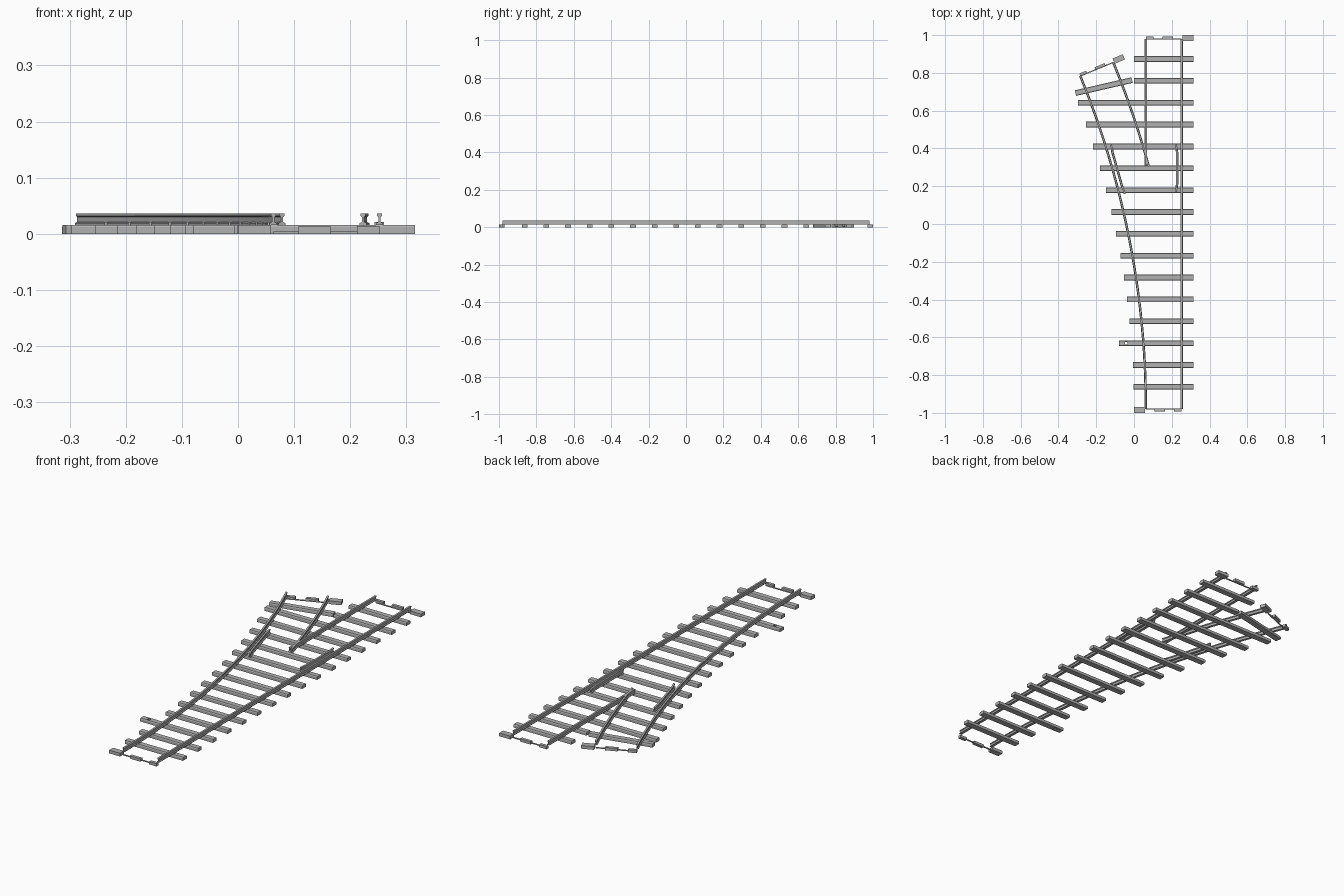
import bpy, bmesh, math
from mathutils import Vector, Matrix

if "Cube" in bpy.data.objects:
    bpy.data.objects.remove(bpy.data.objects["Cube"], do_unlink=True)

mat = bpy.data.materials.new("track grey")
mat.use_nodes = True
GREY = (0.44, 0.44, 0.44, 1)
mat.diffuse_color = GREY
mat.node_tree.nodes["Principled BSDF"].inputs["Base Color"].default_value = GREY

# Layout: straight track plus a concentric curved branch
LEFT, RIGHT, END = 0.063, 0.252, 0.98
MID = (LEFT + RIGHT) / 2
GAUGE = RIGHT - LEFT
R = 4.65
CX = LEFT - R
SWEEP = math.radians(22.3)
SLEEPER_TOP = 0.016


def on_arc(radius, a):
    return Vector((CX + radius * math.cos(a), -END + radius * math.sin(a)))


def make(name, bm):
    bmesh.ops.recalc_face_normals(bm, faces=bm.faces)
    mesh = bpy.data.meshes.new(name)
    bm.to_mesh(mesh)
    bm.free()
    mesh.materials.append(mat)
    ob = bpy.data.objects.new(name, mesh)
    bpy.context.collection.objects.link(ob)
    return ob


def sweep(name, path, profile):
    """Sweep a closed (across, up) profile along a flat path."""
    bm = bmesh.new()
    rings = []
    for i, p in enumerate(path):
        d = (path[min(i + 1, len(path) - 1)] - path[max(i - 1, 0)]).normalized()
        side = Vector((d.y, -d.x))
        rings.append([bm.verts.new((p.x + side.x * u, p.y + side.y * u, z))
                      for u, z in profile])
    n = len(profile)
    for a, b in zip(rings, rings[1:]):
        for k in range(n):
            bm.faces.new((a[k], a[(k + 1) % n], b[(k + 1) % n], b[k]))
    bm.faces.new(rings[0])
    bm.faces.new(rings[-1])
    return make(name, bm)


def mirrored(half):
    return half + [(-u, z) for u, z in reversed(half)]


RAIL = mirrored([(0.0065, 0.016), (0.0065, 0.019), (0.002, 0.021),
                 (0.002, 0.030), (0.0045, 0.032), (0.0045, 0.036)])
SLEEPER = mirrored([(0.015, 0), (0.015, 0.012), (0.0125, SLEEPER_TOP)])


def sleeper(name, a, b):
    return sweep(name, [Vector(a), Vector(b)], SLEEPER)


def boxes(name, specs, matrix=Matrix()):
    """One object made of boxes given as (x0, x1, y0, y1, z0, z1)."""
    bm = bmesh.new()
    for x0, x1, y0, y1, z0, z1 in specs:
        m = Matrix.Translation(((x0 + x1) / 2, (y0 + y1) / 2, (z0 + z1) / 2))
        s = Matrix.Diagonal((x1 - x0, y1 - y0, z1 - z0, 1))
        bmesh.ops.create_cube(bm, size=1, matrix=matrix @ m @ s)
    return make(name, bm)


def arc_path(radius, a0, a1, steps):
    return [on_arc(radius, a0 + (a1 - a0) * i / steps) for i in range(steps + 1)]


# Running rails
FROG = math.radians(15.4)
sweep("straight_outer_rail", [Vector((RIGHT, -END)), Vector((RIGHT, END))], RAIL)
sweep("straight_inner_rail", [Vector((LEFT, 0.31)), Vector((LEFT, END))], RAIL)
sweep("curved_outer_rail", arc_path(R, 0, SWEEP, 24), RAIL)
sweep("curved_inner_rail", arc_path(R + GAUGE, FROG, SWEEP, 8), RAIL)

# Check rails with slightly flared tips
flare = [0.005, 0, 0, 0.005]
sweep("straight_check_rail",
      [Vector((0.228 - f, y)) for f, y in zip(flare, (0.17, 0.21, 0.38, 0.42))], RAIL)
sweep("curved_check_rail",
      [on_arc(R + 0.025 + f, math.radians(a))
       for f, a in zip(flare, (14.1, 14.6, 16.9, 17.4))], RAIL)

# Sleepers lengthen toward the branch, following the curve
COUNT, PITCH, FIRST = 16, 0.1157, -0.862
OUT = 0.315
chairs = []
for i in range(COUNT):
    y = FIRST + i * PITCH
    a = math.asin((y + END) / R)
    left = on_arc(R, a).x - 0.063 / math.cos(a) if i < COUNT - 2 else 0.0
    if i == 2:
        left = -0.08
    ob = sleeper(f"sleeper_{i + 1}", (left, y), (OUT, y))
    if i == 2:
        # Mounting hole in the extended end
        cutter = boxes("hole_cutter", [(-0.048, -0.034, y - 0.007, y + 0.007, -0.01, 0.03)])
        cutter.hide_render = True
        cutter.hide_set(True)
        cut = ob.modifiers.new("hole", "BOOLEAN")
        cut.object = cutter
        cut.operation = "DIFFERENCE"
        cut.solver = "EXACT"
        bpy.context.view_layer.objects.active = ob
        bpy.ops.object.modifier_apply(modifier="hole")
        bpy.data.objects.remove(cutter, do_unlink=True)
    # Rail chairs wherever a rail crosses
    xs = [RIGHT]
    if y < 0.7:
        xs.append(on_arc(R, a).x)
    if y > 0.31:
        xs.append(LEFT)
        if y < 0.7:
            xs.append(on_arc(R + GAUGE, math.asin((y + END) / (R + GAUGE))).x)
    chairs += [(x - 0.0085, x + 0.0085, y - 0.008, y + 0.008, 0.015, 0.021) for x in xs]
boxes("rail_chairs", chairs)
sleeper("branch_sleeper", (-0.31, 0.693), (-0.01, 0.762))

# Track ends: half sleeper, thin tie strip and connector blocks
h = GAUGE / 2
END_PARTS = [(-h, h, -0.004, 0.002, 0, 0.004),
             (h + 0.004, h + 0.063, -0.01, 0.02, 0, SLEEPER_TOP),
             (-h, -0.055, -0.002, 0.013, 0, 0.014),
             (-0.007, 0.05, -0.002, 0.013, 0, 0.014)]
branch = on_arc(R + h, SWEEP)
for name, (x, y), turn in (("front_end", (MID, -END), math.pi),
                           ("back_end", (MID, END), 0),
                           ("branch_end", branch, SWEEP)):
    boxes(name, END_PARTS, Matrix.Translation((x, y, 0)) @ Matrix.Rotation(turn, 4, "Z"))
